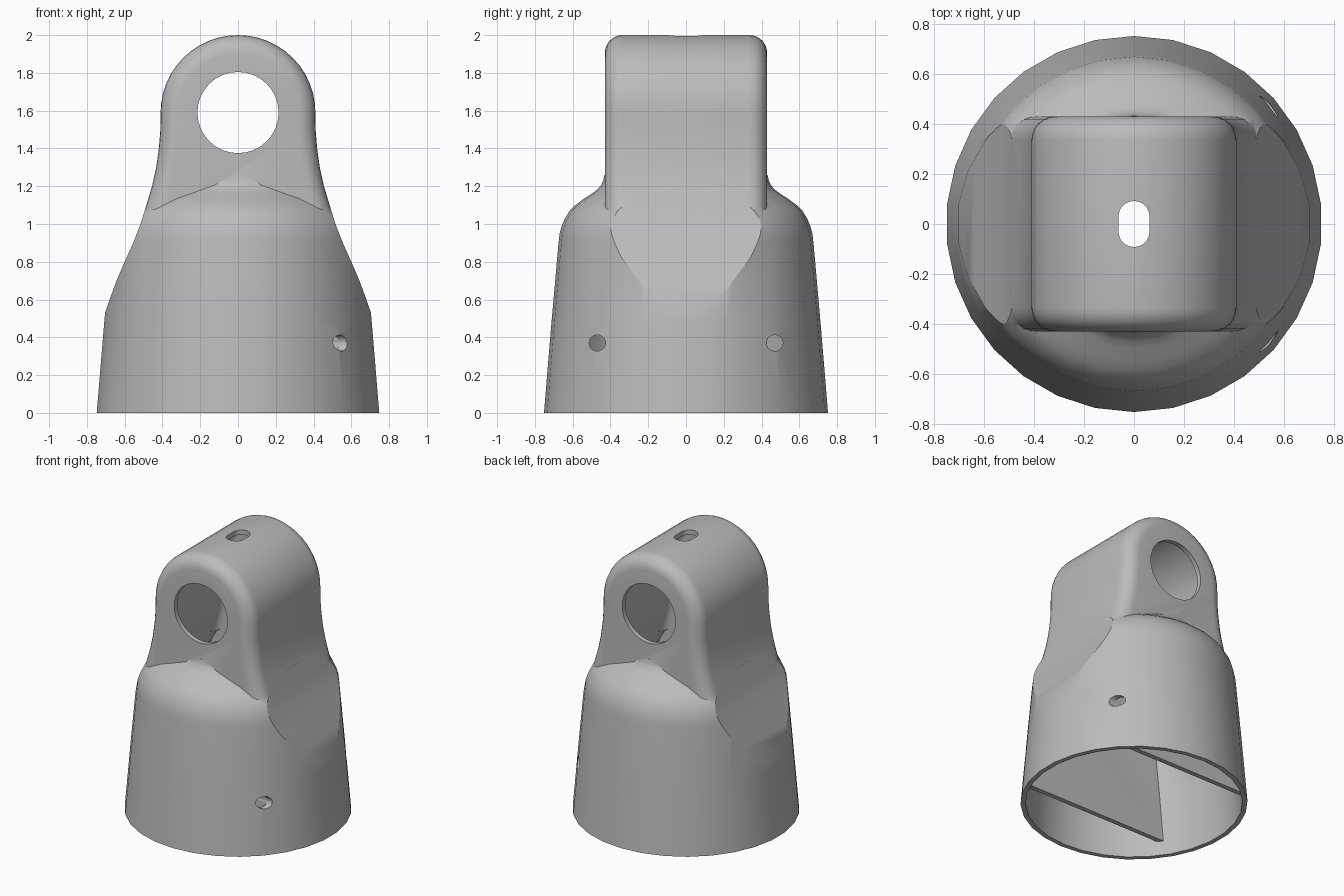
import bpy, bmesh, math
from mathutils import Vector, Matrix

if "Cube" in bpy.data.objects:
    bpy.data.objects.remove(bpy.data.objects["Cube"])

grey = bpy.data.materials.new("plain_grey")
grey.use_nodes = True
COLOUR = (0.5, 0.5, 0.5, 1)
grey.diffuse_color = COLOUR
grey.node_tree.nodes["Principled BSDF"].inputs["Base Color"].default_value = COLOUR


def make(name, bm):
    bmesh.ops.recalc_face_normals(bm, faces=bm.faces)
    mesh = bpy.data.meshes.new(name)
    bm.to_mesh(mesh)
    bm.free()
    obj = bpy.data.objects.new(name, mesh)
    mesh.materials.append(grey)
    bpy.context.collection.objects.link(obj)
    return obj


def lathe(name, profile, sides=30):
    """Solid of revolution from (radius, z) pairs, capped at both ends."""
    bm = bmesh.new()
    rings = []
    for r, z in profile:
        turns = [math.pi / 2 + math.tau * i / sides for i in range(sides)]
        rings.append([bm.verts.new((r * math.cos(a), r * math.sin(a), z)) for a in turns])
    for low, high in zip(rings, rings[1:]):
        for i in range(sides):
            j = (i + 1) % sides
            bm.faces.new((low[i], low[j], high[j], high[i]))
    bm.faces.new(rings[0])
    bm.faces.new(rings[-1])
    return make(name, bm)


def prism(name, half, depth):
    """Mirror a half outline of (x, z) pairs and extrude it along y."""
    outline = half + [(-x, z) for x, z in reversed(half) if x > 1e-4]
    bm = bmesh.new()
    face = bm.faces.new([bm.verts.new((x, -depth, z)) for x, z in outline])
    moved = bmesh.ops.extrude_face_region(bm, geom=[face])["geom"]
    verts = [v for v in moved if isinstance(v, bmesh.types.BMVert)]
    bmesh.ops.translate(bm, verts=verts, vec=(0, 2 * depth, 0))
    return make(name, bm)


def cylinder(name, radius, length, centre, axis, sides=32, spread=0.0):
    """Round cutter; spread pulls its two halves apart along y into a slot."""
    bm = bmesh.new()
    bmesh.ops.create_cone(bm, cap_ends=True, segments=sides, radius1=radius,
                          radius2=radius, depth=length)
    for v in bm.verts:
        v.co.y += math.copysign(spread, v.co.y)
    turn = Vector((0, 0, 1)).rotation_difference(Vector(axis)).to_matrix().to_4x4()
    bmesh.ops.transform(bm, matrix=Matrix.Translation(centre) @ turn, verts=bm.verts)
    return make(name, bm)


def box(name, size, centre):
    bm = bmesh.new()
    bmesh.ops.create_cube(bm, size=1)
    bmesh.ops.scale(bm, verts=bm.verts, vec=size)
    bmesh.ops.translate(bm, verts=bm.verts, vec=centre)
    return make(name, bm)


def apply(obj, mod):
    bpy.context.view_layer.objects.active = obj
    bpy.ops.object.modifier_apply(modifier=mod.name)


def combine(obj, other, operation):
    mod = obj.modifiers.new("combine", "BOOLEAN")
    mod.operation = operation
    mod.solver = "EXACT"
    mod.object = other
    apply(obj, mod)
    bpy.data.objects.remove(other)


# Outlines of the flared flank and the round head
WALL = 0.035
flank = [(0.738, 0.4), (0.714, 0.5), (0.68, 0.6), (0.643, 0.7), (0.6, 0.8), (0.555, 0.9)]
neck = [(0.516, 1.0), (0.485, 1.1), (0.455, 1.2), (0.433, 1.3), (0.419, 1.4), (0.411, 1.5)]
skirt = [(0.9, -0.1), (0.9, 0.2)]


def arc(radius):
    turns = [math.pi / 2 * i / 12 for i in range(13)]
    return [(radius * math.cos(a), 1.59 + radius * math.sin(a)) for a in turns]


def inset(points):
    return [(x - WALL, z) for x, z in points]


def lug(name, side, radius, depth, rounding):
    """Round-headed block with softened rims."""
    obj = prism(name, [(0.3, 0.75)] + side + arc(radius), depth)
    bevel = obj.modifiers.new("rim", "BEVEL")
    bevel.width = rounding
    bevel.segments = 6
    bevel.limit_method = "ANGLE"
    bevel.angle_limit = math.radians(60)
    bevel.use_clamp_overlap = False
    apply(obj, bevel)
    return obj


# Tapered cup with rounded shoulder, flanks trimmed on both sides
body = lathe("mount_body", [(0.752, 0), (0.713, 0.47), (0.675, 0.9), (0.669, 0.95),
                            (0.658, 0.99), (0.641, 1.03), (0.616, 1.07), (0.586, 1.1),
                            (0.546, 1.13), (0.5, 1.16), (0.47, 1.182), (0.45, 1.205),
                            (0.438, 1.23), (0.432, 1.26)])
combine(body, prism("flank_trim", skirt + flank + neck + arc(0.41), 1.0), "INTERSECT")
combine(body, lug("lug", neck, 0.41, 0.43, 0.095), "UNION")

# Hollow inside, leaving two flat walls that carry on down from the lug ends
cavity = lathe("cavity", [(0.72, -0.02), (0.68, 0.47), (0.642, 0.88), (0.632, 0.96),
                          (0.6, 1.03), (0.54, 1.085)])
combine(cavity, prism("cavity_trim", inset(skirt + flank + neck), 1.0), "INTERSECT")
for side in (-1, 1):
    combine(cavity, box("inner_wall", (2, WALL, 1.1), (0, 0.4125 * side, 0.65)), "DIFFERENCE")
combine(cavity, lug("lug_hollow", inset(neck), 0.41 - WALL, 0.43 - WALL, 0.05), "UNION")
combine(body, cavity, "DIFFERENCE")

# Cross hole, cord slot and two screw holes
combine(body, cylinder("cross_hole", 0.215, 1.2, (0, 0, 1.59), (0, 1, 0)), "DIFFERENCE")
slot = cylinder("cord_slot", 0.062, 0.4, (0, 0, 1.95), (0, 0, 1), 26, 0.03)
combine(body, slot, "DIFFERENCE")
for side in (-1, 1):
    screw = cylinder("screw_hole", 0.043, 0.3, (0.6, 0.47 * side, 0.37), (1, 0, 0), 20)
    combine(body, screw, "DIFFERENCE")

# Smooth shading with crisp edges
bpy.ops.object.select_all(action="DESELECT")
body.select_set(True)
bpy.context.view_layer.objects.active = body
bpy.ops.object.shade_smooth_by_angle(angle=math.radians(20))
